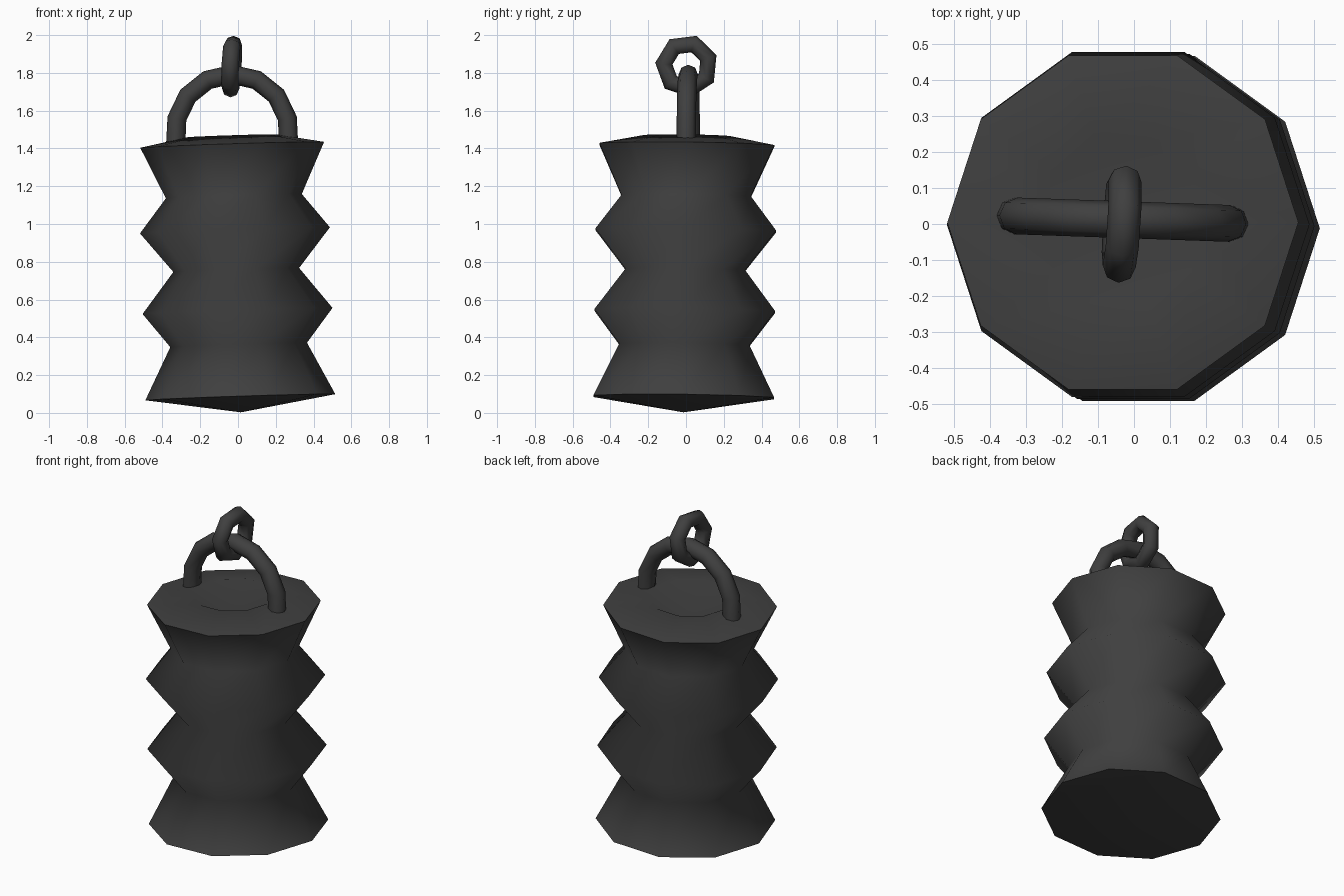
import bpy
from math import sin, cos, pi, radians
from mathutils import Vector, Euler

if "Cube" in bpy.data.objects:
    bpy.data.objects.remove(bpy.data.objects["Cube"])

mat = bpy.data.materials.new("dark_iron")
mat.diffuse_color = (0.05, 0.05, 0.05, 1)
mat.use_nodes = True
mat.node_tree.nodes["Principled BSDF"].inputs["Base Color"].default_value = mat.diffuse_color


def loft(name, rings, closed, loc, rot, angle):
    """Skin equal-sized rings of points into one closed object."""
    n, k = len(rings[0]), len(rings)
    verts = [p for r in rings for p in r]
    faces = []
    for i in range(k if closed else k - 1):
        a, b = i * n, (i + 1) % k * n
        for j in range(n):
            faces.append((a + j, a + (j + 1) % n, b + (j + 1) % n, b + j))
    if not closed:  # fan caps around the middle of each end ring
        faces += [tuple(reversed(range(n))), tuple(range((k - 1) * n, k * n))]
    return finish(name, verts, faces, loc, rot, angle)


def finish(name, verts, faces, loc, rot, angle):
    me = bpy.data.meshes.new(name)
    me.from_pydata(verts, [], faces)
    ob = bpy.data.objects.new(name, me)
    bpy.context.collection.objects.link(ob)
    ob.location = loc
    ob.rotation_euler = Euler([radians(a) for a in rot])
    me.materials.append(mat)
    bpy.ops.object.select_all(action='DESELECT')
    bpy.context.view_layer.objects.active = ob
    ob.select_set(True)
    bpy.ops.object.mode_set(mode='EDIT')
    bpy.ops.mesh.select_all(action='SELECT')
    bpy.ops.mesh.normals_make_consistent(inside=False)
    bpy.ops.object.mode_set(mode='OBJECT')
    bpy.ops.object.shade_smooth_by_angle(angle=radians(angle))
    return ob


def tube_ring(centre, out, side, r, n=8):
    """Cross-section of a tube around a path point."""
    return [centre + (out * cos(2 * pi * j / n) + side * sin(2 * pi * j / n)) * r
            for j in range(n)]


# Zigzag ten-sided body with pointed base and dished top
profile = [(0.503, 0.083), (0.362, 0.36), (0.503, 0.54), (0.333, 0.757),
           (0.503, 0.967), (0.36, 1.148), (0.487, 1.42), (0.233, 1.468)]
N = 10
verts = [(r * cos(2 * pi * j / N), r * sin(2 * pi * j / N), z)
         for r, z in profile for j in range(N)]
faces = [(i * N + j, i * N + (j + 1) % N, (i + 1) * N + (j + 1) % N, (i + 1) * N + j)
         for i in range(len(profile) - 1) for j in range(N)]
base, dish, last = len(verts), len(verts) + 1, (len(profile) - 1) * N
verts += [(0, 0, 0.003), (0, 0, 1.34)]
for j in range(N):
    faces.append((base, (j + 1) % N, j))
    faces.append((dish, last + j, last + (j + 1) % N))
finish("weight_body", verts, faces, (0.015, -0.013, 0), (-0.7, -1.85, 0), 80)

# Arched handle with straight legs sunk into the top
R, side = 0.30, Vector((0, 1, 0))
step = 2 * pi / 14
path = [(Vector((R, 0, -0.09)), Vector((1, 0, 0)))]
for i in range(-3, 4):
    a = pi / 2 + i * step
    out = Vector((cos(a), 0, sin(a)))
    path.append((out * R, out))
path.append((Vector((-R, 0, -0.09)), Vector((-1, 0, 0))))
loft("handle_arch", [tube_ring(c, o, side, 0.051) for c, o in path],
     False, (-0.031, 0.012, 1.492), (0, 0, -2), 50)

# Seven-sided chain link hooked around the arch
rings = []
for i in range(7):
    a = radians(20) + 2 * pi * i / 7
    out = Vector((0, cos(a), sin(a)))
    rings.append(tube_ring(out * 0.122, out, Vector((1, 0, 0)), 0.046))
loft("chain_link", rings, True, (-0.034, 0.004, 1.837), (0, 3, -3.5), 60)
